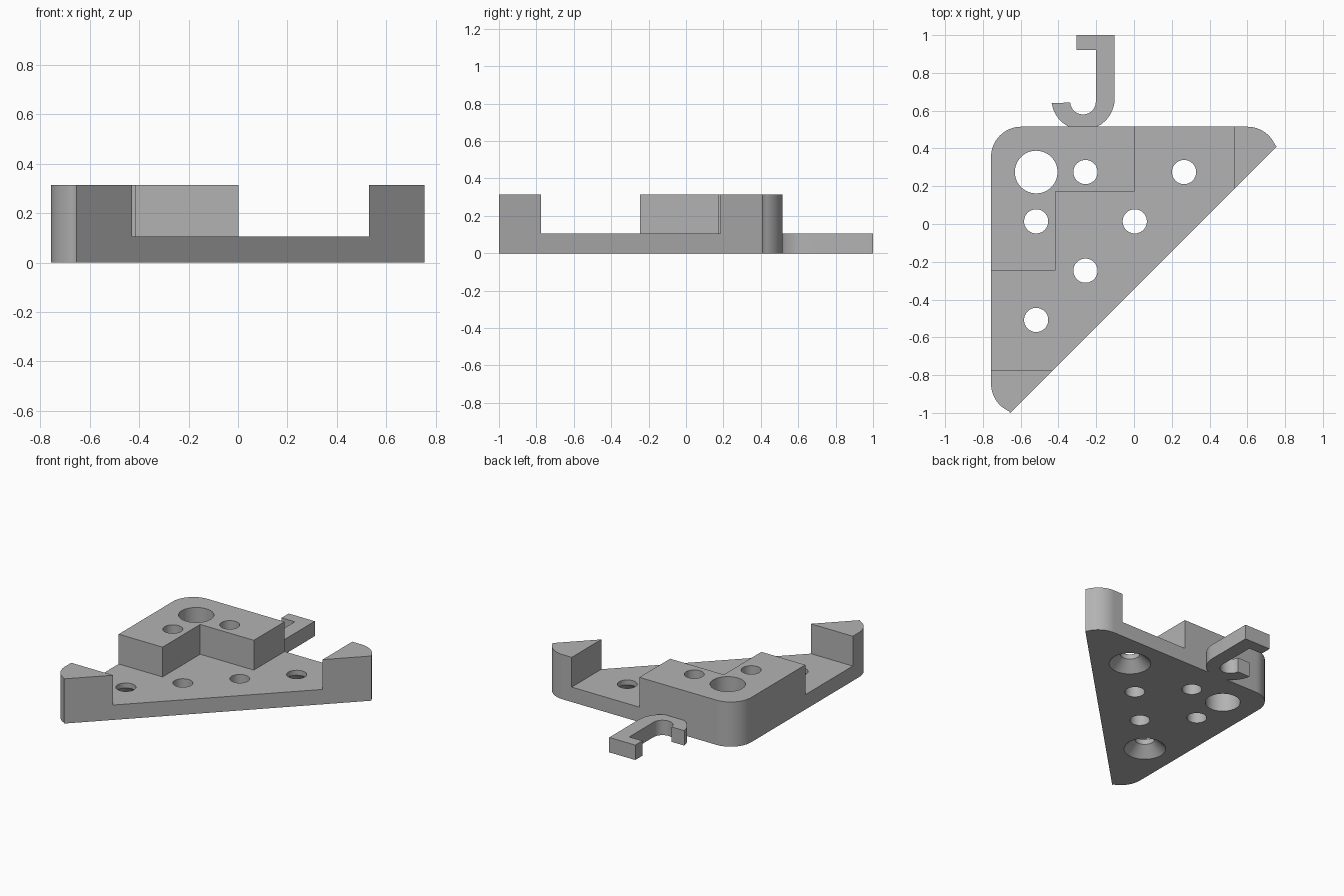
import bpy, bmesh
from math import cos, sin, radians

if "Cube" in bpy.data.objects:
    bpy.data.objects.remove(bpy.data.objects["Cube"])

PLATE, TOP = 0.105, 0.315        # plate and raised block heights
LEFT, BACK, R = -0.757, 0.515, 0.16

grey = bpy.data.materials.new("plain grey")
grey.use_nodes = True
grey.diffuse_color = (0.45, 0.45, 0.45, 1)
grey.node_tree.nodes["Principled BSDF"].inputs["Base Color"].default_value = grey.diffuse_color


def arc(cx, cy, r, start, end, steps=16):
    angles = [radians(start + (end - start) * i / steps) for i in range(steps + 1)]
    return [(cx + r * cos(a), cy + r * sin(a)) for a in angles]


def add_object(name, bm):
    bmesh.ops.recalc_face_normals(bm, faces=bm.faces)
    mesh = bpy.data.meshes.new(name)
    bm.to_mesh(mesh)
    bm.free()
    mesh.materials.append(grey)
    obj = bpy.data.objects.new(name, mesh)
    bpy.context.collection.objects.link(obj)
    return obj


def prism(name, outline, z0, z1):
    bm = bmesh.new()
    face = bm.faces.new([bm.verts.new((x, y, z0)) for x, y in outline])
    ext = bmesh.ops.extrude_face_region(bm, geom=[face])
    top = [v for v in ext["geom"] if isinstance(v, bmesh.types.BMVert)]
    bmesh.ops.translate(bm, verts=top, vec=(0, 0, z1 - z0))
    return add_object(name, bm)


def round_cutter(name, x, y, rings):
    """Turned cutter: rings are (radius, height) pairs from bottom to top."""
    bm = bmesh.new()
    loops = [[bm.verts.new((px, py, z)) for px, py in arc(x, y, r, 0, 360, 48)[:-1]]
             for r, z in rings]
    for low, high in zip(loops, loops[1:]):
        for i in range(len(low)):
            j = (i + 1) % len(low)
            bm.faces.new((low[i], low[j], high[j], high[i]))
    bm.faces.new(loops[0][::-1])
    bm.faces.new(loops[-1])
    return add_object(name, bm)


def cut(target, cutter):
    mod = target.modifiers.new("cut", 'BOOLEAN')
    mod.operation, mod.solver, mod.object = 'DIFFERENCE', 'EXACT', cutter
    with bpy.context.temp_override(object=target, active_object=target):
        bpy.ops.object.modifier_apply(modifier=mod.name)
    bpy.data.objects.remove(cutter)


# Triangular body with a rounded corner and two rounded tips
outline = (arc(LEFT + R, BACK - R, R, 90, 180)
           + arc(LEFT + R, -0.845, R, 180, 250)[:-1] + [(-0.655, -1.0)]
           + [(0.755, 0.41)] + arc(0.6, BACK - R, R, 20, 90)[1:])
body = prism("bracket_body", outline, 0, TOP)

# Lower the middle, leaving the angled block and both end stops
recess = [(-0.415, 0.172), (0.003, 0.172), (0.003, 0.8), (0.53, 0.8),
          (0.53, -0.775), (-1, -0.775), (-1, -0.247), (-0.415, -0.247)]
cut(body, prism("recess_cutter", recess, PLATE, 0.5))

# Holes on a square pitch: large corner hole, plain holes, countersunk end holes
X0, Y0, PITCH, HOLE = -0.518, 0.275, 0.261, 0.064
for col, row in [(0, 0), (1, 0), (3, 0), (0, 1), (2, 1), (1, 2), (0, 3)]:
    rings = [(HOLE, -0.1), (HOLE, 0.5)]
    if col + row == 0:
        rings = [(0.113, -0.1), (0.113, 0.5)]
    elif 3 in (col, row):
        rings = [(0.145, -0.01), (HOLE, 0.07), (HOLE, 0.5)]
    cut(body, round_cutter("hole_cutter", X0 + col * PITCH, Y0 - row * PITCH, rings))

# Curved hook on the back edge
hook_path = ([(-0.102, 1.0), (-0.305, 1.0), (-0.305, 0.92), (-0.202, 0.92)]
             + arc(-0.27, 0.648, 0.068, 0, -175)
             + arc(-0.27, 0.665, 0.168, 188, 360))
hook = prism("hook", [(x, max(y, BACK)) for x, y in hook_path], 0, PLATE)

# Smooth the curved walls, keep the corners crisp
for obj in (body, hook):
    bpy.ops.object.select_all(action='DESELECT')
    obj.select_set(True)
    bpy.context.view_layer.objects.active = obj
    bpy.ops.object.shade_smooth_by_angle(angle=radians(30))
